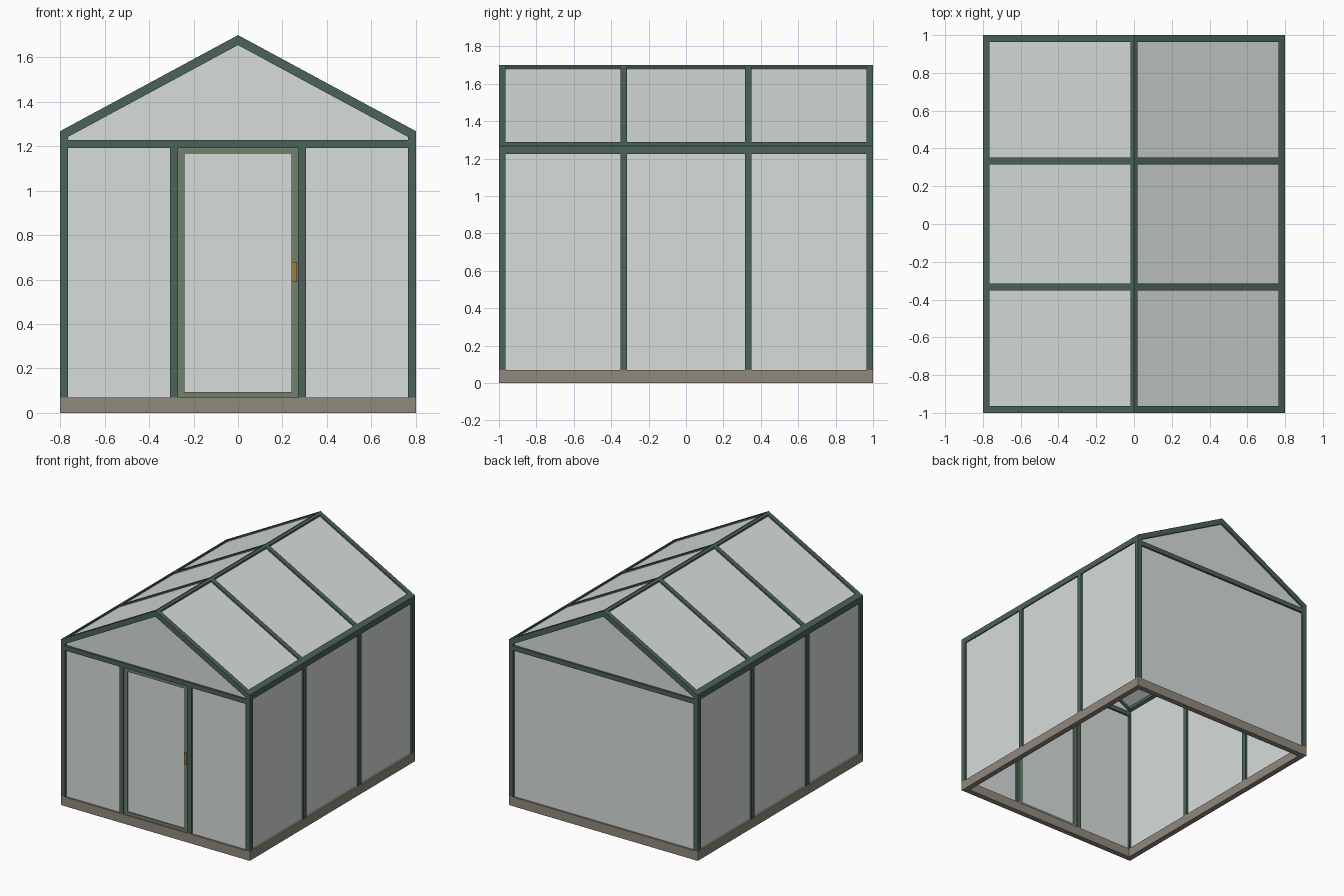
import bpy, bmesh

if "Cube" in bpy.data.objects:
    bpy.data.objects.remove(bpy.data.objects["Cube"])

HX, HY = 0.8, 1.0          # half width / half length
W = 0.036                  # bar width
EAVE, RIDGE = 1.268, 1.70
BASE = 0.07
SL = (RIDGE - EAVE) / HX
DV = 0.045                 # vertical depth of roof bars


def material(name, rgb):
    m = bpy.data.materials.new(name)
    m.diffuse_color = (*rgb, 1)
    m.use_nodes = True
    m.node_tree.nodes["Principled BSDF"].inputs["Base Color"].default_value = m.diffuse_color
    return m


GREEN = material("green_frame", (0.07, 0.125, 0.10))
DOOR = material("door_green", (0.17, 0.22, 0.155))
STONE = material("base_stone", (0.28, 0.25, 0.205))
GLASS = material("glass", (0.68, 0.72, 0.70))
BRASS = material("brass", (0.35, 0.20, 0.06))


def prism(name, profile, y0, y1, mat):
    """Extrude an (x, z) profile from y0 to y1."""
    bm = bmesh.new()
    face = bm.faces.new([bm.verts.new((x, y0, z)) for x, z in profile])
    ext = bmesh.ops.extrude_face_region(bm, geom=[face])
    verts = [g for g in ext["geom"] if isinstance(g, bmesh.types.BMVert)]
    bmesh.ops.translate(bm, verts=verts, vec=(0, y1 - y0, 0))
    bmesh.ops.recalc_face_normals(bm, faces=bm.faces)
    me = bpy.data.meshes.new(name)
    bm.to_mesh(me)
    bm.free()
    me.materials.append(mat)
    ob = bpy.data.objects.new(name, me)
    bpy.context.collection.objects.link(ob)
    return ob


def box(name, x0, x1, y0, y1, z0, z1, mat):
    return prism(name, [(x0, z0), (x1, z0), (x1, z1), (x0, z1)], y0, y1, mat)


def roof(x, d=0.0):
    return RIDGE - SL * abs(x) - d


def slope(name, s, x0, x1, d0, d1, y0, y1, mat):
    """Roof strip between x0 and x1 on side s, depths d0..d1 below the roof line."""
    return prism(name, [(s * x0, roof(x0, d0)), (s * x1, roof(x1, d0)),
                        (s * x1, roof(x1, d1)), (s * x0, roof(x0, d1))], y0, y1, mat)


def chevron(name, x, d, y0, y1, mat):
    return prism(name, [(-x, roof(x)), (0, RIDGE), (x, roof(x)),
                        (x, roof(x, d)), (0, RIDGE - d), (-x, roof(x, d))], y0, y1, mat)


IX, IY = HX - W, HY - W
TIE0, TIE1 = 1.192, 1.228
G0, G1 = 0.014, 0.022       # glass depth range
bays = [-IY, -1 / 3, 1 / 3, IY]

# Ring base
for s, n in ((-1, "left"), (1, "right")):
    a, b = sorted((s * HX, s * (HX - 0.042)))
    box(f"base_{n}", a, b, -HY, HY, 0, BASE, STONE)
for s, n in ((-1, "front"), (1, "back")):
    a, b = sorted((s * HY, s * (HY - 0.042)))
    box(f"base_{n}", -HX + 0.042, HX - 0.042, a, b, 0, BASE, STONE)

# Gable ends: rafters, tie beam, corner posts, triangular glass
for t, n in ((-1, "front"), (1, "back")):
    y0, y1 = sorted((t * HY, t * IY))
    chevron(f"{n}_gable_rafters", HX, DV, y0, y1, GREEN)
    box(f"{n}_tie_beam", -IX, IX, y0, y1, TIE0, TIE1, GREEN)
    for s in (-1, 1):
        prism(f"{n}_corner_post", [(s * HX, BASE), (s * IX, BASE), (s * IX, roof(IX, DV)),
                                   (s * HX, roof(HX, DV))], y0, y1, GREEN)
    g0, g1 = sorted((t * (HY - G0), t * (HY - G1)))
    prism(f"{n}_gable_glass", [(-IX, TIE1), (IX, TIE1), (IX, roof(IX, DV)),
                               (0, RIDGE - DV), (-IX, roof(IX, DV))], g0, g1, GLASS)

# Back wall glass
box("back_glass", -IX, IX, HY - G1, HY - G0, BASE, TIE0, GLASS)

# Front wall: door posts, side glass
DX = 0.269
for s in (-1, 1):
    a, b = sorted((s * DX, s * (DX + W)))
    box("door_post", a, b, -HY, -IY, BASE, TIE0, GREEN)
    a, b = sorted((s * (DX + W), s * IX))
    box("front_glass", a, b, -HY + G0, -HY + G1, BASE, TIE0, GLASS)

# Door: frame, glass, handle
F, DY0, DY1 = 0.028, -HY + 0.008, -HY + 0.03
for s in (-1, 1):
    a, b = sorted((s * DX, s * (DX - F)))
    box("door_stile", a, b, DY0, DY1, BASE, TIE0, DOOR)
box("door_bottom_rail", -DX + F, DX - F, DY0, DY1, BASE, BASE + 0.024, DOOR)
box("door_top_rail", -DX + F, DX - F, DY0, DY1, TIE0 - 0.025, TIE0, DOOR)
box("door_glass", -DX + F, DX - F, -HY + 0.016, -HY + 0.024, BASE + 0.024, TIE0 - 0.025, GLASS)
box("door_handle", 0.241, 0.265, -HY, DY0, 0.59, 0.68, BRASS)

# Ridge beam
chevron("ridge_beam", 0.018, DV, -IY, IY, GREEN)

# Side walls and roof slopes
for s, n in ((-1, "left"), (1, "right")):
    slope(f"{n}_eave_beam", s, IX, HX, 0, DV, -IY, IY, GREEN)
    x0, x1 = sorted((s * IX, s * HX))
    for y in bays[1:3]:
        box(f"{n}_wall_post", x0, x1, y - W / 2, y + W / 2, BASE, roof(HX, DV), GREEN)
        slope(f"{n}_rafter", s, 0.018, IX, 0, DV, y - W / 2, y + W / 2, GREEN)
    g0, g1 = sorted((s * (HX - G0), s * (HX - G1)))
    for i in range(3):
        y0 = bays[i] + (W / 2 if i else 0)
        y1 = bays[i + 1] - (W / 2 if i < 2 else 0)
        box(f"{n}_wall_glass", g0, g1, y0, y1, BASE, roof(HX, DV) + 0.005, GLASS)
        slope(f"{n}_roof_glass", s, 0.018, IX, 0.012, 0.022, y0, y1, GLASS)
